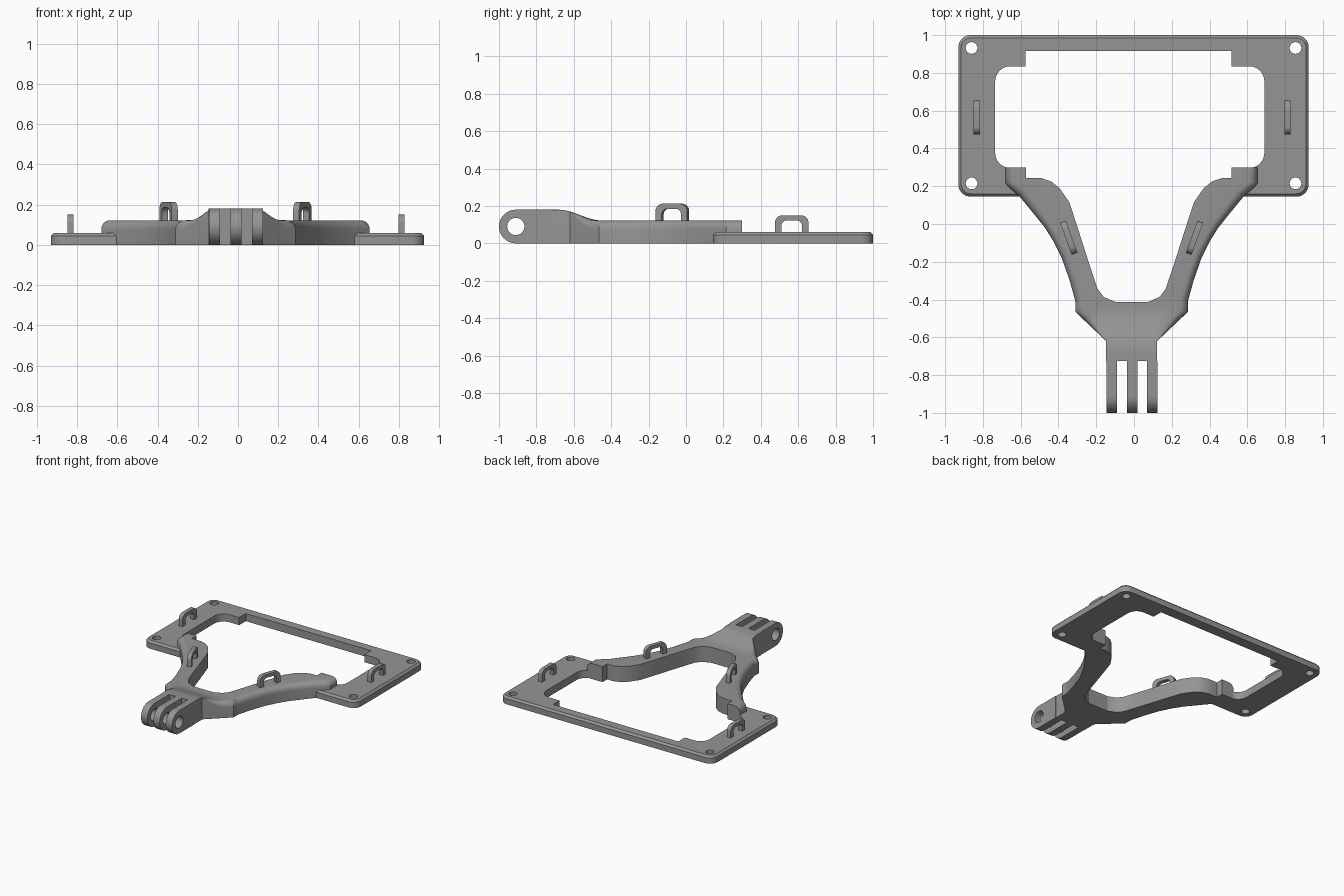
import bpy, bmesh, math

if "Cube" in bpy.data.objects:
    bpy.data.objects.remove(bpy.data.objects["Cube"])

gray = bpy.data.materials.new("plain gray")
gray.diffuse_color = (0.30, 0.30, 0.30, 1)
gray.use_nodes = True
gray.node_tree.nodes["Principled BSDF"].inputs["Base Color"].default_value = gray.diffuse_color
TOP = 0.122      # height of the arms
FILLET = 0.045   # rounding on the outer arm edges
CX = -0.0125     # centre line of arms and hub


def finish(ob, angle=35):
    ob.data.shade_smooth()
    ob.data.set_sharp_from_angle(angle=math.radians(angle))
    return ob


def loft(name, rings):
    """Solid from closed rings with equal point counts, capped at both ends."""
    bm = bmesh.new()
    vs = [[bm.verts.new(p) for p in r] for r in rings]
    n = len(vs[0])
    for a, b in zip(vs, vs[1:]):
        for i in range(n):
            j = (i + 1) % n
            bm.faces.new((a[i], a[j], b[j], b[i]))
    bm.faces.new(vs[0][::-1])
    bm.faces.new(vs[-1])
    bmesh.ops.recalc_face_normals(bm, faces=bm.faces)
    me = bpy.data.meshes.new(name)
    bm.to_mesh(me)
    bm.free()
    me.materials.append(gray)
    ob = bpy.data.objects.new(name, me)
    bpy.context.collection.objects.link(ob)
    return finish(ob)


def arc(cx, cy, r, a0, a1, n=8):
    return [(cx + r * math.cos(math.radians(a0 + (a1 - a0) * i / n)),
             cy + r * math.sin(math.radians(a0 + (a1 - a0) * i / n))) for i in range(n + 1)]


def round_rect(x0, x1, y0, y1, r):
    return (arc(x1 - r, y1 - r, r, 0, 90) + arc(x0 + r, y1 - r, r, 90, 180)
            + arc(x0 + r, y0 + r, r, 180, 270) + arc(x1 - r, y0 + r, r, 270, 360))


def upright(name, pts, z0, z1):
    return loft(name, [[(x, y, z) for x, y in pts] for z in (z0, z1)])


def sideways(name, pts, x0, x1):
    return loft(name, [[(x, y, z) for y, z in pts] for x in (x0, x1)])


def cut(ob, cutters):
    for c in cutters:
        m = ob.modifiers.new("cut", 'BOOLEAN')
        m.operation, m.solver, m.object = 'DIFFERENCE', 'EXACT', c
    dg = bpy.context.evaluated_depsgraph_get()
    me = bpy.data.meshes.new_from_object(ob.evaluated_get(dg))
    ob.modifiers.clear()
    ob.data = me
    for c in cutters:
        bpy.data.objects.remove(c)
    finish(ob)


def smooth(t):
    t = max(0.0, min(1.0, t))
    return t * t * (3 - 2 * t)


# mounting plate with chamfered rim, opening and corner holes
plate = loft("mounting_plate", [
    [(x, y, z) for x, y in round_rect(-.93 + d, .925 - d, .145 + d, 1 - d, .065 - d)]
    for d, z in ((0, 0), (0, .045), (.015, .06))])
opening = ([(-.6, 0), (.575, 0), (.575, .297)] + arc(.61, .377, .08, -90, 0)
           + arc(.61, .755, .08, 0, 90) + [(.517, .835), (.517, .917), (-.574, .917), (-.574, .835)]
           + arc(-.655, .755, .08, 90, 180) + arc(-.655, .377, .08, 180, 270) + [(-.6, .297)])
cutters = [upright("opening_cutter", opening, -.1, .2)]
for x in (-.86, .855):
    for y in (.215, .932):
        cutters.append(upright("hole_cutter", arc(x, y, .031, 0, 345, 23), -.1, .2))
cut(plate, cutters)

# arms: outer and inner edge at matching stations, outer top edge rounded
OUTER = [(.667, .30), (.667, .215), (.645, .19), (.595, .148), (.535, .075), (.46, -.018), (.415, -.09),
         (.37, -.18), (.328, -.30), (.303, -.39), (.30, -.40), (.298, -.413)]
INNER = [(.56, .30), (.56, .243), (.52, .243), (.478, .243), (.425, .225), (.382, .19), (.33, .116),
         (.276, -.05), (.225, -.21), (.18, -.344), (.148, -.386), (.086, -.413)]
for side, label, tip in ((-1, "left", .56), (1, "right", .53)):
    rings = []
    for k, ((ox, oy), (ix, iy)) in enumerate(zip(OUTER, INNER)):
        ix = tip if k < 2 else min(ix, tip)
        d = math.hypot(ix - ox, iy - oy)
        prof = [(0, 0)] + [(FILLET - a, TOP - FILLET + b) for a, b in arc(0, 0, FILLET, 0, 90, 6)]
        prof += [(d, TOP), (d, 0)]
        rings.append([(CX + side * (ox + (ix - ox) * t / d), oy + (iy - oy) * t / d, z) for t, z in prof])
    loft(label + "_arm", rings)

# flared hub blending the arms up to the hinge
rings = []
for y in (-.413, -.44, -.465, -.49, -.51, -.53, -.55, -.57, -.59, -.605, -.62, -.65, -.68, -.725):
    w = .135 + .163 * max(0, min(1, (y + .62) / .155))
    r = FILLET * max(.02, min(1, (y + .62) / .12))
    ridge = .18 - (.18 - TOP) * smooth((y + .68) / .23)

    def height(x):
        return TOP + (ridge - TOP) * smooth((.25 - abs(x)) / .12)
    half = [(w - r + a, height(w - r + a) - r + b) for a, b in arc(0, 0, r, 0, 90, 5)]
    half += [((w - r) * (1 - i / 12), height((w - r) * (1 - i / 12))) for i in range(1, 12)]
    sec = [(w, 0)] + half + [(0, height(0))] + [(-x, z) for x, z in half[::-1]] + [(-w, 0)]
    rings.append([(CX + x, y, z) for x, z in sec])
finish(bpy.data.objects[loft("hub", rings).name], 40)

# three hinge prongs with a pin hole
for i, x in enumerate((-.145, -.0375, .07)):
    prong = sideways("hinge_prong_%d" % (i + 1),
                     [(-.725, 0), (-.725, .18)] + arc(-.91, .09, .09, 90, 270, 20), x, x + .055)
    cut(prong, [sideways("pin_cutter", arc(-.91, .09, .046, 0, 348.75, 31), x - .02, x + .08)])

# strap loops standing on the plate and the arms
LOOP = ([(-.09, -.005)] + arc(-.05, .05, .04, 180, 90, 6) + arc(.05, .05, .04, 90, 0, 6) + [(.09, -.005)]
        + [(.055, -.005)] + arc(.025, .033, .03, 0, 90, 6) + arc(-.025, .033, .03, 90, 180, 6) + [(-.055, -.005)])
for name, x, y, z, turn in (("left_plate_loop", -.8325, .565, .06, 0), ("right_plate_loop", .8125, .565, .06, 0),
                            ("left_arm_loop", -.345, -.073, TOP, 20), ("right_arm_loop", .32, -.073, TOP, -20)):
    ob = sideways(name, LOOP, -.016, .016)
    ob.location = (x, y, z)
    ob.rotation_euler.z = math.radians(turn)
